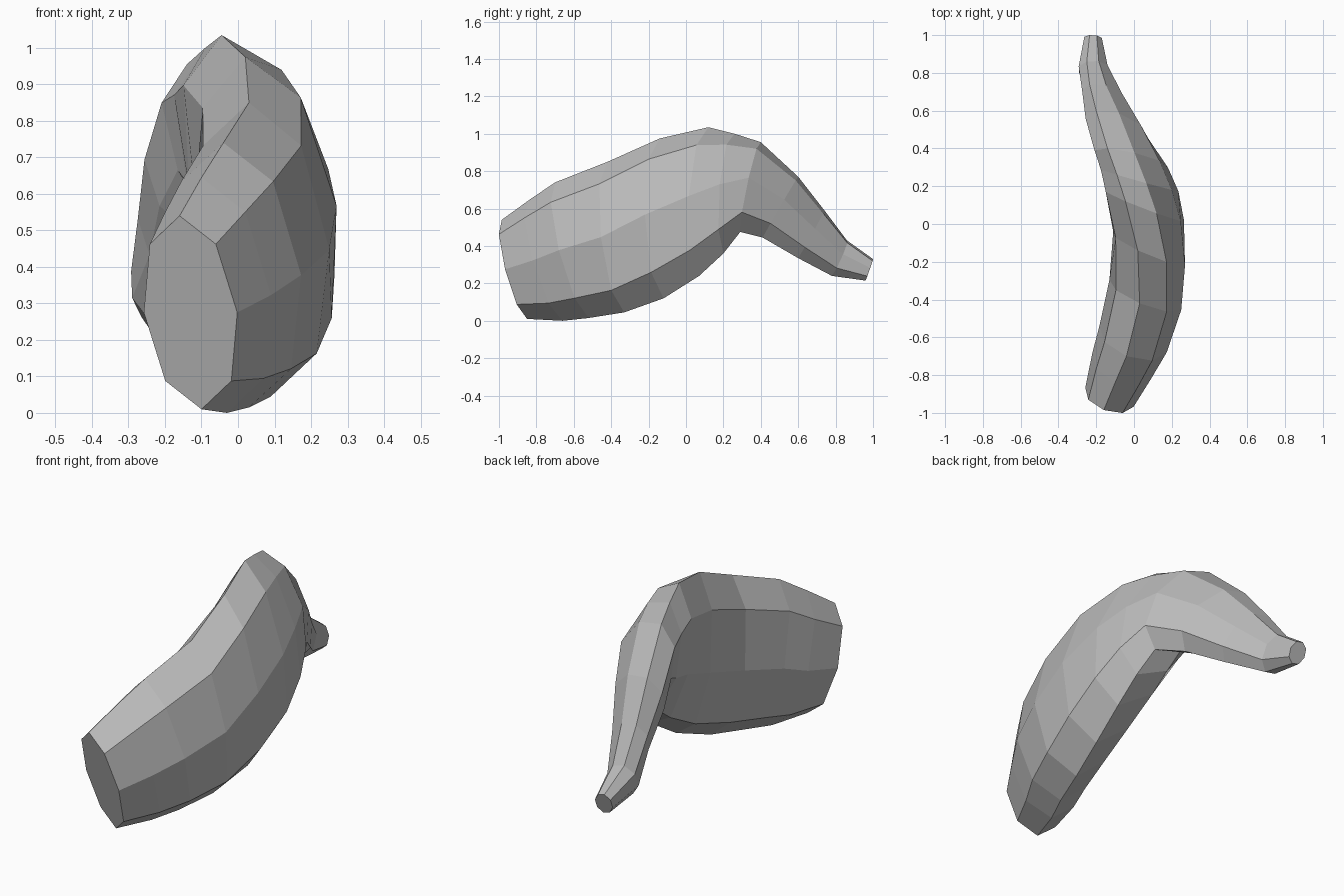
import bpy
import bmesh
from math import cos, sin, pi
from mathutils import Vector

SIDES = 8

# Each cross-section of the fruit: ridge point, belly point, half-width vector
SECTIONS = [
    ((-.16, -.985, .54), (-.1, -.85, .01), (.128, -.05, 0)),
    ((-.1, -.84, .645), (-.03, -.66, 0), (.155, -.07, 0)),
    ((-.04, -.7, .74), (.03, -.52, .015), (.178, -.07, 0)),
    ((.03, -.42, .85), (.09, -.33, .045), (.19, -.08, 0)),
    ((.02, -.14, .975), (.14, -.12, .12), (.19, -.09, .02)),
    ((-.045, .12, 1.035), (.16, .07, .24), (.19, -.08, .03)),
    ((-.09, .26, 1), (.15, .2, .36), (.17, -.05, .05)),
    ((-.14, .4, .955), (.11, .29, .475), (.15, -.01, .05)),
    ((-.2, .6, .77), (.02, .41, .445), (.125, .02, .04)),
    ((-.235, .74, .59), (-.07, .6, .335), (.09, .02, .03)),
    ((-.25, .86, .43), (-.18, .78, .24), (.075, .02, .02)),
    ((-.235, 1, .33), (-.2, .96, .215), (.047, .005, .01)),
]


def flat_material(name, color):
    """Create one plain material with matching viewport and render colour."""
    material = bpy.data.materials.new(name)
    material.use_nodes = True
    material.diffuse_color = color
    shader = material.node_tree.nodes["Principled BSDF"]
    shader.inputs["Base Color"].default_value = color
    return material


def add_section(bm, ridge, belly, width):
    """Add one elliptical ring of vertices spanning ridge to belly."""
    ridge, belly, width = Vector(ridge), Vector(belly), Vector(width)
    center = (ridge + belly) / 2
    height = (ridge - belly) / 2
    ring = []
    for step in range(SIDES):
        angle = 2 * pi * step / SIDES
        ring.append(bm.verts.new(center + height * cos(angle) + width * sin(angle)))
    return ring


def bridge(bm, first, second):
    """Join two neighbouring rings with a band of quads."""
    for step in range(SIDES):
        after = (step + 1) % SIDES
        bm.faces.new((first[step], first[after], second[after], second[step]))


# Remove the default object
default_cube = bpy.data.objects.get("Cube")
if default_cube:
    bpy.data.objects.remove(default_cube, do_unlink=True)

# Curved body tapering into the stem, closed by a flat cut at both ends
bm = bmesh.new()
rings = [add_section(bm, *section) for section in SECTIONS]
for first, second in zip(rings, rings[1:]):
    bridge(bm, first, second)
bm.faces.new(rings[0])
bm.faces.new(rings[-1])
bmesh.ops.recalc_face_normals(bm, faces=bm.faces[:])

mesh = bpy.data.meshes.new("curved_fruit")
bm.to_mesh(mesh)
bm.free()
mesh.materials.append(flat_material("plain grey", (.5, .5, .5, 1)))
fruit = bpy.data.objects.new("curved_fruit", mesh)
bpy.context.collection.objects.link(fruit)
